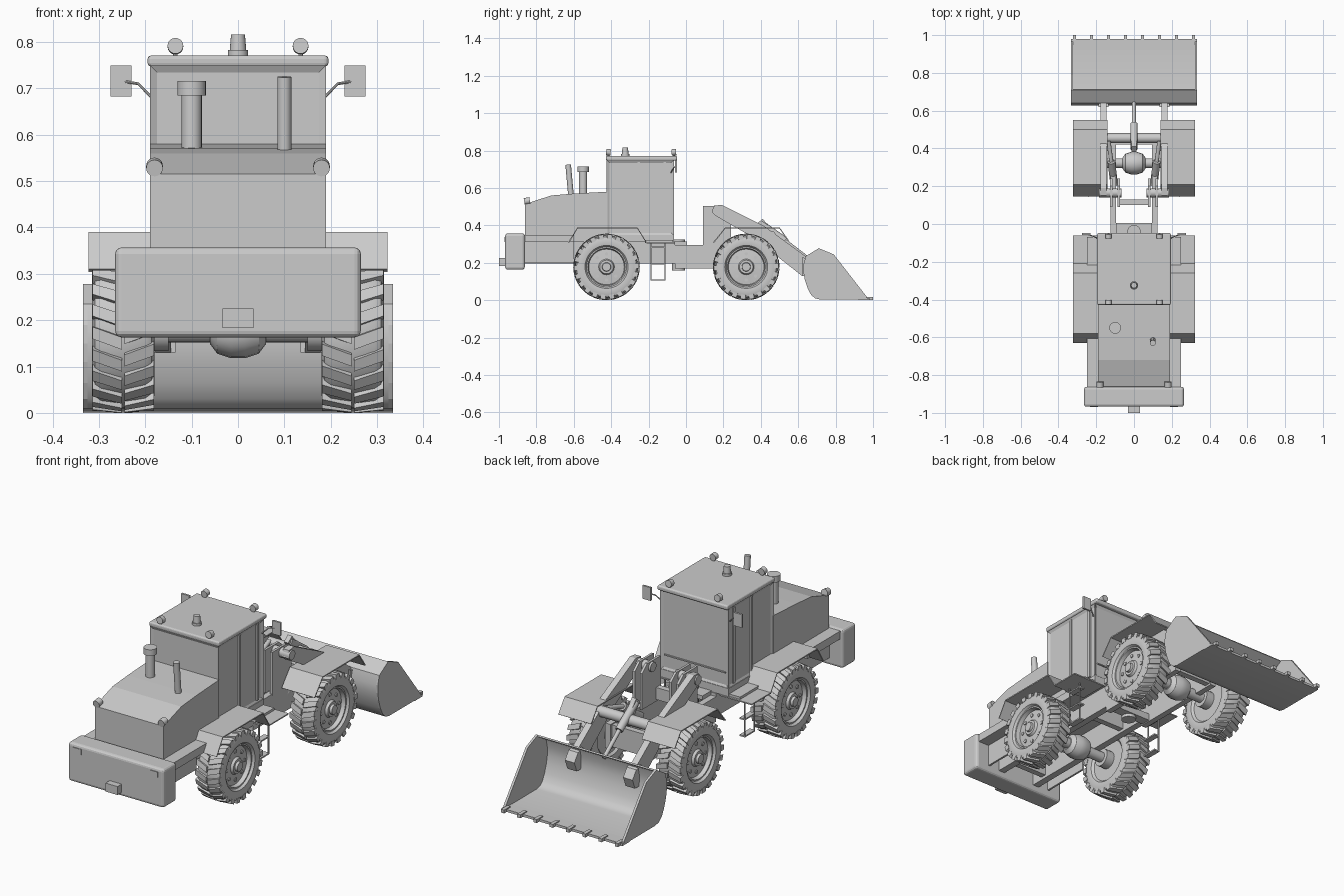
import bpy, bmesh
from math import sin, cos, pi
from mathutils import Vector

if "Cube" in bpy.data.objects:
    bpy.data.objects.remove(bpy.data.objects["Cube"], do_unlink=True)

grey = bpy.data.materials.new("plain_grey")
grey.use_nodes = True
grey.diffuse_color = (0.6, 0.6, 0.6, 1)
grey.node_tree.nodes["Principled BSDF"].inputs["Base Color"].default_value = (0.6, 0.6, 0.6, 1)


def finish(name, bm, mirror=False, smooth=False, bevel=0):
    bmesh.ops.recalc_face_normals(bm, faces=bm.faces)
    mesh = bpy.data.meshes.new(name)
    bm.to_mesh(mesh)
    bm.free()
    mesh.materials.append(grey)
    ob = bpy.data.objects.new(name, mesh)
    bpy.context.collection.objects.link(ob)
    if smooth:
        bpy.ops.object.select_all(action='DESELECT')
        ob.select_set(True)
        bpy.context.view_layer.objects.active = ob
        bpy.ops.object.shade_smooth_by_angle(angle=0.6)
    if bevel:
        mod = ob.modifiers.new("rounding", 'BEVEL')
        mod.width, mod.segments = bevel, 3
    if mirror:
        mod = ob.modifiers.new("mirror", 'MIRROR')
        mod.use_mirror_merge = False
    return ob


def add_prism(bm, pts, x0, x1):
    a = [bm.verts.new((x0, y, z)) for y, z in pts]
    b = [bm.verts.new((x1, y, z)) for y, z in pts]
    bm.faces.new(a)
    bm.faces.new(b[::-1])
    for i in range(len(pts)):
        j = (i + 1) % len(pts)
        bm.faces.new((a[i], b[i], b[j], a[j]))


def prism(name, pts, x0, x1, **kw):
    """Side outline in (y, z) extruded across x."""
    bm = bmesh.new()
    add_prism(bm, pts, x0, x1)
    return finish(name, bm, **kw)


def box(name, x0, x1, y0, y1, z0, z1, **kw):
    return prism(name, [(y0, z0), (y1, z0), (y1, z1), (y0, z1)], x0, x1, **kw)


def sheet(name, pts, thick, x0, x1, **kw):
    """Bent plate following a (y, z) path, thickened to its right side."""
    back = []
    for i, p in enumerate(pts):
        d = Vector(pts[min(i + 1, len(pts) - 1)]) - Vector(pts[max(i - 1, 0)])
        d.normalize()
        back.append((p[0] + d.y * thick, p[1] - d.x * thick))
    return prism(name, pts + back[::-1], x0, x1, **kw)


def tube(name, p0, p1, r, r2=None, sides=20, **kw):
    p0, p1 = Vector(p0), Vector(p1)
    d = p1 - p0
    bm = bmesh.new()
    bmesh.ops.create_cone(bm, cap_ends=True, segments=sides, radius1=r,
                          radius2=r if r2 is None else r2, depth=d.length)
    bm.transform(d.to_track_quat('Z', 'Y').to_matrix().to_4x4())
    bmesh.ops.translate(bm, verts=bm.verts, vec=(p0 + p1) / 2)
    return finish(name, bm, smooth=True, **kw)


def lathe(name, prof, yc, zc, n=40, **kw):
    """Spin an (x, radius) profile around an axis along x."""
    bm = bmesh.new()
    rings = [[bm.verts.new((x, yc + r * cos(2 * pi * k / n), zc + r * sin(2 * pi * k / n)))
              for k in range(n)] for x, r in prof]
    for a, b in zip(rings, rings[1:]):
        for k in range(n):
            bm.faces.new((a[k], a[(k + 1) % n], b[(k + 1) % n], b[k]))
    bm.faces.new(rings[0])
    bm.faces.new(rings[-1])
    return finish(name, bm, smooth=True, **kw)


# Wheels, hubs, treads and axles
WZ, LUGS = 0.178, 22
for label, yc in (("rear", -0.425), ("front", 0.322)):
    lathe(label + "_tyre", [(0.20, 0.10), (0.184, 0.115), (0.18, 0.14), (0.187, 0.16), (0.20, 0.168),
                            (0.295, 0.168), (0.308, 0.16), (0.315, 0.14), (0.311, 0.115), (0.295, 0.103),
                            (0.28, 0.10)], yc, WZ, mirror=True)
    lathe(label + "_rim", [(0.195, 0.108), (0.30, 0.108), (0.30, 0.10), (0.28, 0.095), (0.285, 0.042),
                           (0.297, 0.036), (0.297, 0.024), (0.309, 0.022), (0.309, 0.012)],
          yc, WZ, mirror=True)
    bm = bmesh.new()
    for k in range(LUGS):
        for side in (-1, 1):
            a0 = 2 * pi * (k + (0.25 if side > 0 else 0)) / LUGS
            corners = []
            for r_in, r_out, u, skew in ((0.160, 0.178, 0.003, 0), (0.150, 0.174, 0.066, 0.13)):
                for r, da in ((r_in, 0), (r_out, 0.015), (r_out, 0.165), (r_in, 0.18)):
                    a = a0 + da - skew
                    corners.append(bm.verts.new((0.2475 + side * u, yc + r * cos(a), WZ + r * sin(a))))
            a, b = corners[:4], corners[4:]
            bm.faces.new(a)
            bm.faces.new(b[::-1])
            for i in range(4):
                j = (i + 1) % 4
                bm.faces.new((a[i], b[i], b[j], a[j]))
    finish(label + "_tread", bm, mirror=True)
    for k in range(8):
        a = pi * k / 4
        y, z = yc + 0.07 * cos(a), WZ + 0.07 * sin(a)
        tube(label + "_wheel_bolt", (0.275, y, z), (0.287, y, z), 0.009, sides=10, mirror=True)
    tube(label + "_axle", (-0.2, yc, WZ), (0.2, yc, WZ), 0.026)
    tube(label + "_brake_drum", (0.15, yc, WZ), (0.2, yc, WZ), 0.045, mirror=True)
    lathe(label + "_differential", [(-0.06, 0.03), (-0.045, 0.05), (-0.015, 0.06), (0.015, 0.06),
                                    (0.045, 0.05), (0.06, 0.03)], yc, WZ, n=20)

# Fenders
sheet("rear_fender", [(-0.63, 0.31), (-0.58, 0.39), (-0.26, 0.39), (-0.21, 0.31), (-0.06, 0.31)],
      0.006, 0.14, 0.322, mirror=True)
sheet("front_fender", [(0.145, 0.31), (0.21, 0.39), (0.50, 0.39), (0.55, 0.32)],
      0.006, 0.14, 0.322, mirror=True)

# Rear chassis, platform and counterweight
box("rear_rail", 0.09, 0.125, -0.87, -0.06, 0.195, 0.31, mirror=True)
for y in (-0.80, -0.55, -0.22):
    box("rear_crossmember", -0.09, 0.09, y, y + 0.03, 0.21, 0.30)
box("rear_platform", -0.25, 0.25, -0.87, -0.60, 0.31, 0.35)
box("body_floor", -0.19, 0.19, -0.60, -0.065, 0.31, 0.35)
box("platform_skirt", 0.18, 0.19, -0.87, -0.60, 0.20, 0.31, mirror=True)
box("counterweight", -0.265, 0.265, -0.967, -0.862, 0.163, 0.357, bevel=0.014)
box("tow_hitch", -0.033, 0.033, -1.0, -0.96, 0.183, 0.225)
box("tail_lamp", 0.19, 0.234, -0.970, -0.965, 0.312, 0.339, mirror=True)

# Hood with stacks and lamps
prism("hood", [(-0.86, 0.345), (-0.86, 0.515), (-0.72, 0.56), (-0.60, 0.57), (-0.42, 0.58),
               (-0.42, 0.345)], -0.19, 0.19)
tube("exhaust_pipe", (0.1, -0.615, 0.56), (0.1, -0.63, 0.725), 0.015)
tube("air_intake", (-0.1, -0.55, 0.56), (-0.1, -0.55, 0.69), 0.022)
tube("air_intake_cap", (-0.1, -0.55, 0.685), (-0.1, -0.55, 0.716), 0.031)
tube("hood_lamp", (0.18, -0.865, 0.528), (0.18, -0.835, 0.533), 0.018, mirror=True)

# Cab with recessed panes
bm = bmesh.new()
add_prism(bm, [(-0.425, 0.345), (-0.065, 0.345), (-0.065, 0.75), (-0.425, 0.75)], -0.19, 0.19)
bmesh.ops.recalc_face_normals(bm, faces=bm.faces)
bm.normal_update()
walls = [f for f in bm.faces if abs(f.normal.z) < 0.5]
bmesh.ops.inset_individual(bm, faces=walls, thickness=0.022, depth=-0.008)
finish("cab", bm)
box("cab_front_rail", -0.17, 0.17, -0.075, -0.067, 0.42, 0.426)
for y in (-0.12, -0.26):
    box("door_pillar", 0.178, 0.19, y, y + 0.014, 0.36, 0.74, mirror=True)
box("roof", -0.195, 0.195, -0.428, -0.048, 0.747, 0.771, bevel=0.008)
for label, y, d in (("rear", -0.415, -1), ("front", -0.065, 1)):
    tube(label + "_roof_lamp", (0.135, y - 0.012 * d, 0.79), (0.135, y + 0.012 * d, 0.792),
         0.017, mirror=True)
    tube(label + "_lamp_stem", (0.135, y, 0.765), (0.135, y, 0.785), 0.005, sides=8, mirror=True)
tube("beacon_base", (0, -0.325, 0.768), (0, -0.325, 0.783), 0.022)
tube("beacon", (0, -0.325, 0.78), (0, -0.325, 0.816), 0.018, 0.015)
tube("mirror_arm_low", (0.188, -0.08, 0.682), (0.215, -0.065, 0.71), 0.003, sides=8, mirror=True)
tube("mirror_arm_high", (0.215, -0.065, 0.71), (0.245, -0.055, 0.715), 0.003, sides=8, mirror=True)
box("side_mirror", 0.23, 0.275, -0.058, -0.048, 0.683, 0.749, mirror=True)

# Access steps
box("cab_step", 0.19, 0.25, -0.22, -0.07, 0.305, 0.322, mirror=True)
for y in (-0.19, -0.115):
    box("ladder_rail", 0.244, 0.25, y, y + 0.006, 0.105, 0.31, mirror=True)
for z in (0.105, 0.19, 0.28):
    box("ladder_rung", 0.22, 0.25, -0.19, -0.109, z, z + 0.007, mirror=True)

# Articulated front frame and tower
box("front_rail", 0.095, 0.125, -0.06, 0.46, 0.17, 0.295, mirror=True)
box("joint_plate", -0.095, 0.095, -0.07, 0.005, 0.295, 0.315)
box("joint_block", -0.095, 0.095, -0.05, 0.0, 0.175, 0.21)
tube("joint_pin", (0, -0.04, 0.16), (0, -0.04, 0.325), 0.035)
box("front_crossmember", -0.1, 0.1, 0.42, 0.45, 0.18, 0.29)
for x in (0.075, 0.115):
    prism("tower_plate", [(0.09, 0.29), (0.09, 0.505), (0.20, 0.505), (0.24, 0.47), (0.24, 0.29)],
          x, x + 0.012, mirror=True)
box("tower_brace", -0.075, 0.075, 0.10, 0.13, 0.30, 0.36)

# Lift arms and linkage
tube("arm_pivot_pin", (0.065, 0.165, 0.478), (0.185, 0.165, 0.478), 0.024, mirror=True)
prism("lift_arm", [(0.14, 0.47), (0.15, 0.505), (0.19, 0.51), (0.42, 0.395), (0.64, 0.235),
                   (0.65, 0.14), (0.62, 0.13), (0.36, 0.335), (0.16, 0.45)], 0.145, 0.178, mirror=True)
tube("cross_tube", (-0.17, 0.455, 0.345), (0.17, 0.455, 0.345), 0.026)
tube("lift_cylinder", (0.105, 0.21, 0.24), (0.12, 0.33, 0.33), 0.02, mirror=True)
tube("lift_rod", (0.12, 0.33, 0.33), (0.135, 0.44, 0.36), 0.011, mirror=True)
tube("tilt_cylinder", (0, 0.40, 0.41), (0, 0.53, 0.318), 0.019)
tube("tilt_rod", (0, 0.52, 0.325), (0, 0.65, 0.225), 0.01)
prism("tilt_lever", [(0.38, 0.41), (0.41, 0.435), (0.49, 0.34), (0.46, 0.31)], -0.012, 0.012)

# Bucket
shell = [(0.71, 0.278), (0.64, 0.235), (0.628, 0.19), (0.628, 0.15), (0.635, 0.11), (0.65, 0.065),
         (0.668, 0.03), (0.69, 0.01), (0.72, 0.003), (0.97, 0.003)]
sheet("bucket_shell", shell, -0.008, -0.325, 0.325, smooth=True)
prism("bucket_side", shell + [(0.965, 0.02), (0.79, 0.245)], 0.322, 0.334, mirror=True)
box("cutting_edge", -0.334, 0.334, 0.92, 0.98, 0.0, 0.012)
for i in range(8):
    x = -0.315 + i * 0.09
    box("bucket_tooth", x - 0.009, x + 0.009, 0.95, 1.0, 0.0, 0.017)
prism("bucket_bracket", [(0.62, 0.13), (0.62, 0.23), (0.66, 0.22), (0.69, 0.18), (0.67, 0.13)],
      0.135, 0.187, mirror=True)
